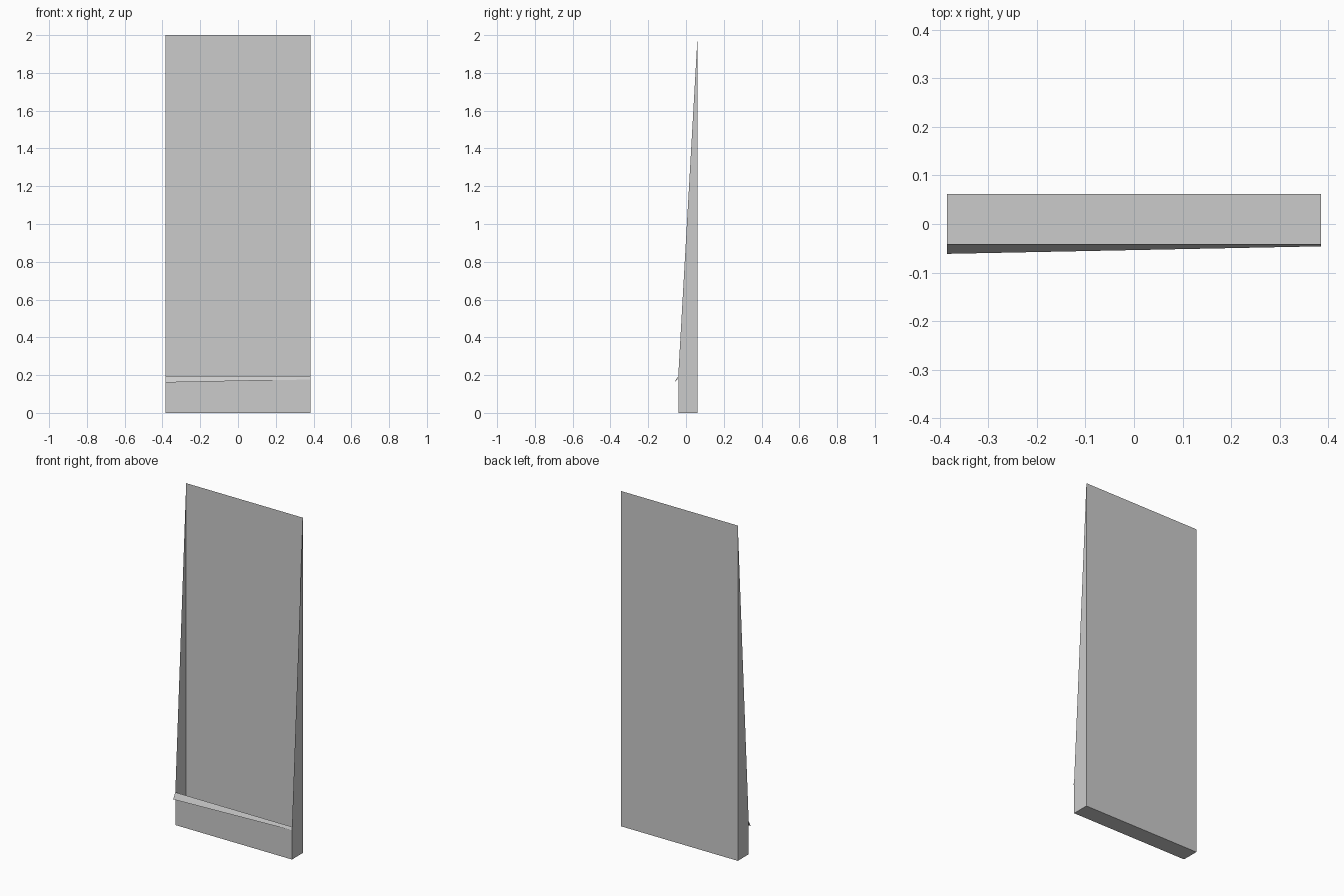
import bpy

if "Cube" in bpy.data.objects:
    bpy.data.objects.remove(bpy.data.objects["Cube"])

W, BACK, FRONT, TOP, SILL = 0.385, 0.0615, -0.041, 2.0, 0.195


def sheet(name, verts, faces):
    mesh = bpy.data.meshes.new(name)
    mesh.from_pydata(verts, [], faces)
    obj = bpy.data.objects.new(name, mesh)
    bpy.context.collection.objects.link(obj)
    return obj


def across(name, a, b):
    # flat sheet spanning the full width between two (y, z) points
    return sheet(name, [(-W, *a), (W, *a), (W, *b), (-W, *b)], [(0, 1, 2, 3)])


# open-fronted thin casing
across("back_panel", (BACK, 0), (BACK, TOP))
across("bottom_panel", (BACK, 0), (FRONT, 0))
across("front_panel", (FRONT, 0), (FRONT, SILL))

# side cheeks tapering to a point at the top
for name, x in (("left_side", -W), ("right_side", W)):
    profile = [(BACK, 0), (BACK, TOP), (FRONT, SILL), (FRONT, 0)]
    sheet(name, [(x, y, z) for y, z in profile], [(0, 1, 2, 3)])

# folded lip on the front edge, wider at the left end
left = [(FRONT, SILL), (-0.050, 0.180), (-0.0615, 0.161)]
right = [(FRONT, SILL), (-0.044, 0.186), (-0.046, 0.177)]
verts = [(-W, *p) for p in left] + [(W, *p) for p in right]
sheet("front_lip", verts, [(0, 1, 4, 3), (1, 2, 5, 4)])
